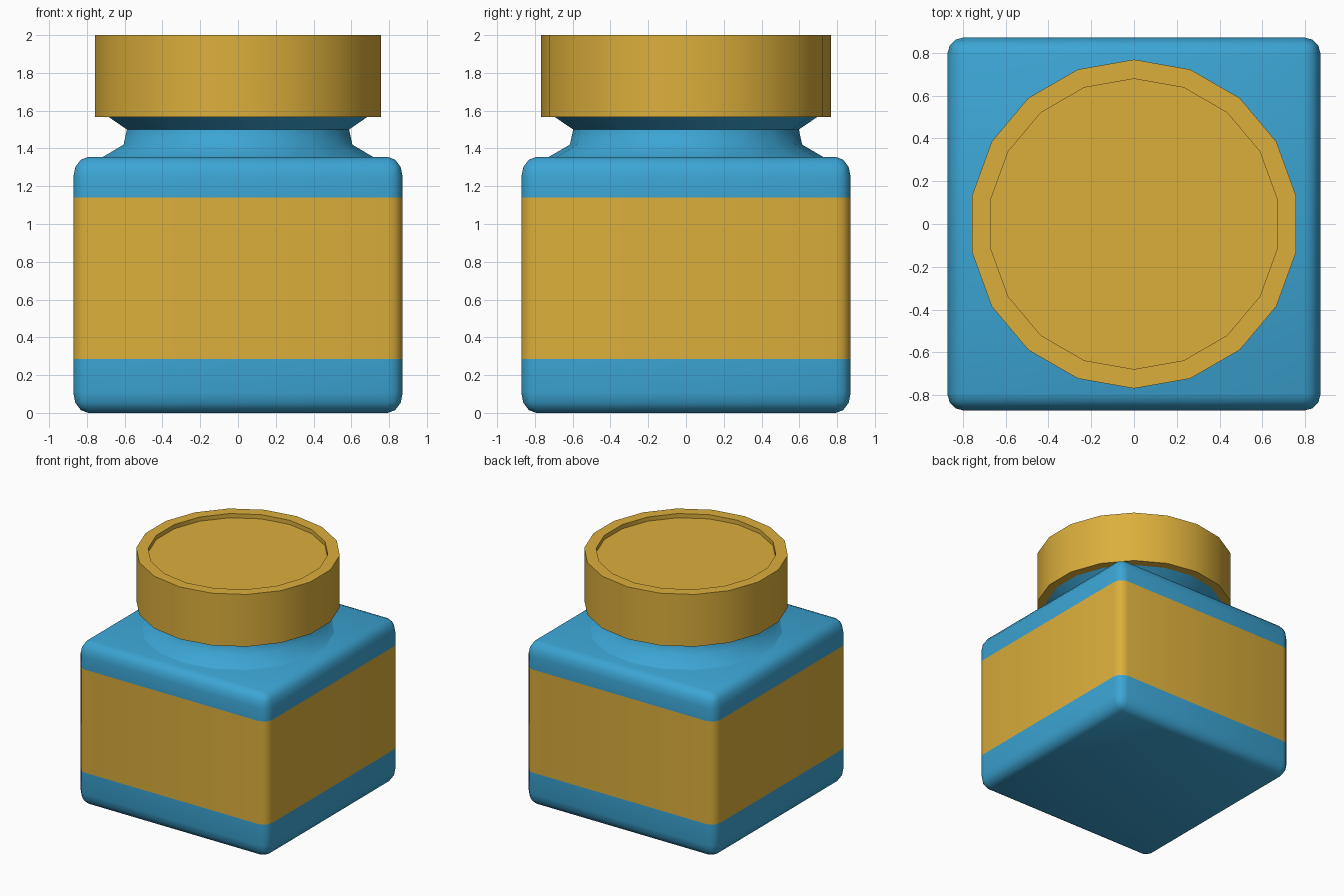
import bpy, bmesh, math

if "Cube" in bpy.data.objects:
    bpy.data.objects.remove(bpy.data.objects["Cube"])


def material(name, color):
    m = bpy.data.materials.new(name)
    m.diffuse_color = (*color, 1)
    m.use_nodes = True
    m.node_tree.nodes["Principled BSDF"].inputs["Base Color"].default_value = m.diffuse_color
    return m


blue = material("blue glass", (0.045, 0.376, 0.66))
gold = material("gold", (0.72, 0.43, 0.045))


def finish(name, bm, mats, angle=35):
    bmesh.ops.recalc_face_normals(bm, faces=bm.faces)
    me = bpy.data.meshes.new(name)
    bm.to_mesh(me)
    bm.free()
    ob = bpy.data.objects.new(name, me)
    bpy.context.collection.objects.link(ob)
    for m in mats:
        me.materials.append(m)
    bpy.ops.object.select_all(action='DESELECT')
    ob.select_set(True)
    bpy.context.view_layer.objects.active = ob
    bpy.ops.object.shade_smooth_by_angle(angle=math.radians(angle))
    return ob


def lathe(name, profile, mat, sides=18, angle=35):
    """Revolve (radius, z) points, with flat caps at both ends."""
    bm = bmesh.new()
    rings = []
    for r, z in profile:
        ring = []
        for i in range(sides):
            a = math.pi / 2 + 2 * math.pi * i / sides
            ring.append(bm.verts.new((r * math.cos(a), r * math.sin(a), z)))
        rings.append(ring)
    for lo, hi in zip(rings, rings[1:]):
        for i in range(sides):
            j = (i + 1) % sides
            bm.faces.new((lo[i], lo[j], hi[j], hi[i]))
    bm.faces.new(rings[0])
    bm.faces.new(rings[-1])
    return finish(name, bm, [mat], angle)


# Rounded square jar body with a flush label band
HALF, HEIGHT, STRETCH = 0.872, 1.355, 1.35
LABEL_LOW, LABEL_HIGH = 0.285, 1.14
bm = bmesh.new()
bmesh.ops.create_cube(bm, size=1)
for v in bm.verts:
    v.co.x *= 2 * HALF
    v.co.y *= 2 * HALF
    v.co.z = (v.co.z + 0.5) * HEIGHT / STRETCH
bmesh.ops.bevel(bm, geom=bm.edges[:], offset=0.08, segments=3,
                profile=0.5, affect='EDGES')
for v in bm.verts:
    v.co.z *= STRETCH
for z in (LABEL_LOW, LABEL_HIGH):
    bmesh.ops.bisect_plane(bm, geom=bm.verts[:] + bm.edges[:] + bm.faces[:],
                           plane_co=(0, 0, z), plane_no=(0, 0, 1))
for f in bm.faces:
    f.material_index = int(LABEL_LOW < f.calc_center_median().z < LABEL_HIGH)
finish("jar_body", bm, [blue, gold])

# Waisted neck
lathe("neck", [(0.735, 1.35), (0.615, 1.42), (0.597, 1.5), (0.70, 1.57)], blue, angle=50)

# Lid with a shallow recess on top
lathe("lid", [(0.768, 1.567), (0.768, 2.0), (0.678, 2.0), (0.678, 1.965)], gold)
